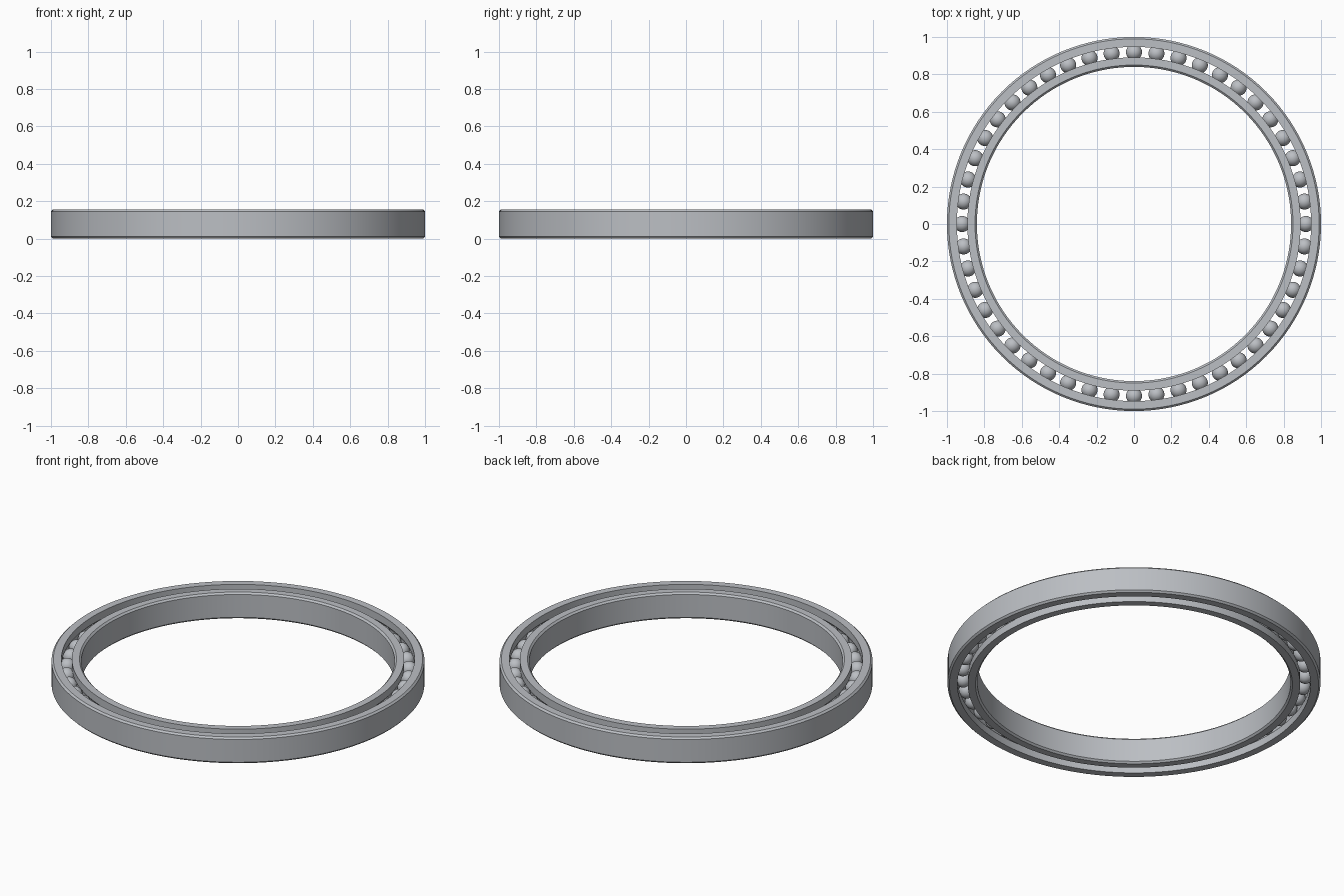
import bpy
import bmesh
from math import sin, cos, pi, asin, tau

if "Cube" in bpy.data.objects:
    bpy.data.objects.remove(bpy.data.objects["Cube"], do_unlink=True)

HEIGHT = 0.155
PITCH = 0.919         # radius of the circle of ball centres
GAP = 0.028           # half the space between the rings
BALL = 0.043
RACE = 0.044
CHAMFER = 0.01
BALLS = 48
SEGMENTS = 128


def material(name, color):
    m = bpy.data.materials.new(name)
    m.use_nodes = True
    m.diffuse_color = color
    m.node_tree.nodes["Principled BSDF"].inputs["Base Color"].default_value = color
    return m


steel = material("steel grey", (0.50, 0.52, 0.55, 1))


def finish(name, bm):
    bmesh.ops.recalc_face_normals(bm, faces=bm.faces)
    mesh = bpy.data.meshes.new(name)
    bm.to_mesh(mesh)
    bm.free()
    mesh.materials.append(steel)
    obj = bpy.data.objects.new(name, mesh)
    bpy.context.collection.objects.link(obj)
    bpy.ops.object.select_all(action="DESELECT")
    bpy.context.view_layer.objects.active = obj
    obj.select_set(True)
    bpy.ops.object.shade_smooth_by_angle(angle=pi / 6)
    return obj


def race_ring(name, plain_radius, side):
    """Ring with a chamfered plain wall and a round ball groove facing the gap."""
    mid = HEIGHT / 2
    lip = PITCH + side * GAP
    c = CHAMFER
    profile = [(lip, 0), (plain_radius - side * c, 0), (plain_radius, c),
               (plain_radius, HEIGHT - c), (plain_radius - side * c, HEIGHT), (lip, HEIGHT)]
    # Ball groove, from top to bottom
    half = pi / 2 - asin(GAP / RACE)
    steps = 10
    for i in range(steps + 1):
        a = half - 2 * half * i / steps
        profile.append((PITCH + side * RACE * cos(a), mid + RACE * sin(a)))

    # Revolve the closed profile
    bm = bmesh.new()
    loops = []
    for s in range(SEGMENTS):
        a = tau * s / SEGMENTS
        loops.append([bm.verts.new((r * cos(a), r * sin(a), z)) for r, z in profile])
    n = len(profile)
    for s in range(SEGMENTS):
        p, q = loops[s], loops[(s + 1) % SEGMENTS]
        for i in range(n):
            j = (i + 1) % n
            bm.faces.new((p[i], q[i], q[j], p[j]))
    return finish(name, bm)


race_ring("outer_ring", 1.0, 1)
race_ring("inner_ring", 0.84, -1)

# Balls share one mesh
bm = bmesh.new()
bmesh.ops.create_uvsphere(bm, u_segments=24, v_segments=16, radius=BALL)
first = finish("ball", bm)
for i in range(BALLS):
    ball = first if i == 0 else first.copy()
    if i:
        bpy.context.collection.objects.link(ball)
    a = tau * i / BALLS
    ball.location = (PITCH * cos(a), PITCH * sin(a), HEIGHT / 2)
    ball.rotation_euler.z = a
